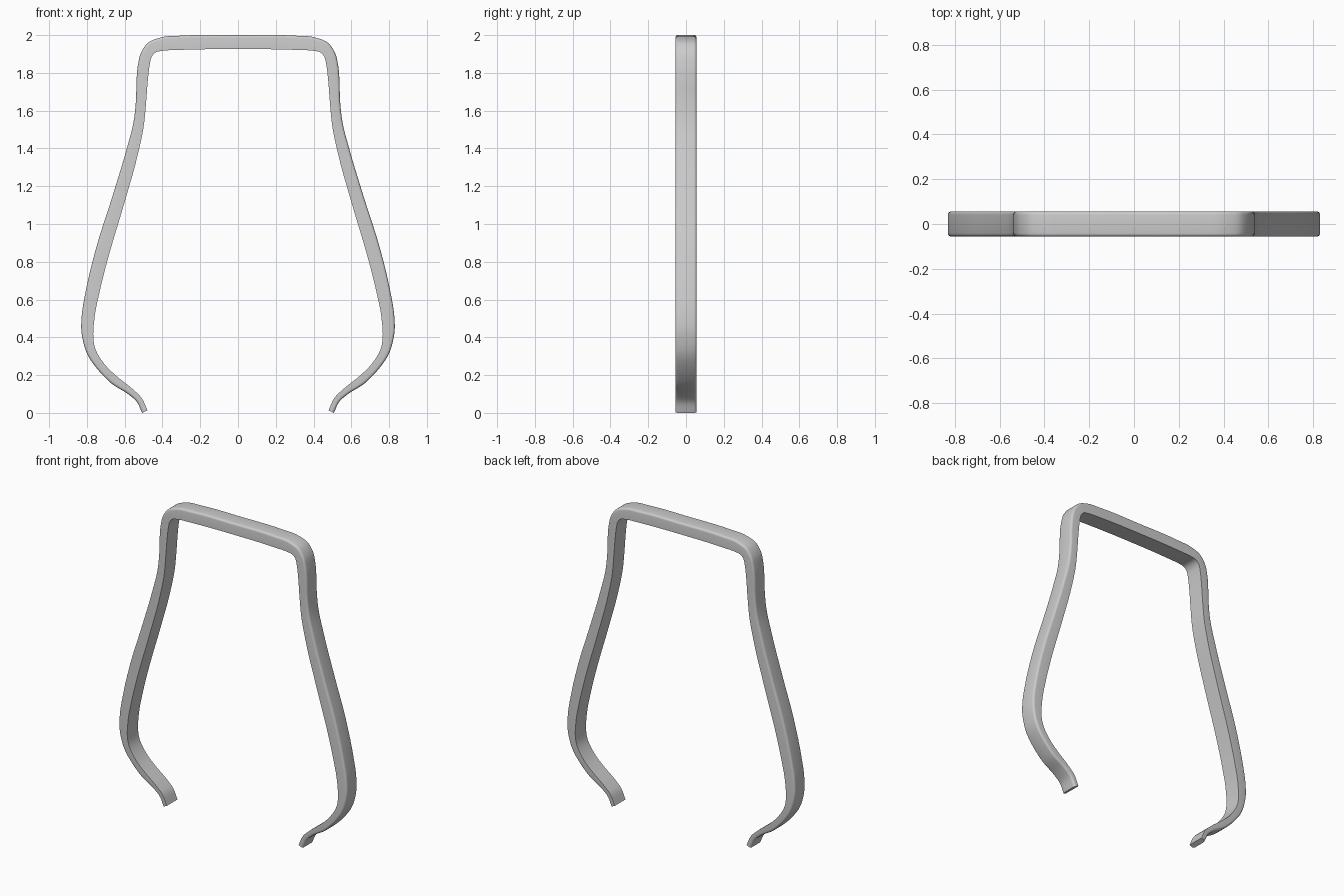
import bpy, bmesh, math
from mathutils import Vector

if "Cube" in bpy.data.objects:
    bpy.data.objects.remove(bpy.data.objects["Cube"])

# Half profile from top centre to tip: outer x, outer z, inner x, inner z
STATIONS = [
    (0, 2, 0, 1.926), (.30, 1.997, .30, 1.922), (.41, 1.987, .40, 1.917),
    (.475, 1.96, .437, 1.908), (.512, 1.91, .457, 1.885), (.53, 1.84, .468, 1.84),
    (.537, 1.765, .477, 1.765), (.54, 1.66, .486, 1.65), (.553, 1.54, .499, 1.52),
    (.59, 1.395, .53, 1.37), (.67, 1.13, .608, 1.09), (.75, .877, .685, .83),
    (.802, .665, .733, .64), (.828, .506, .760, .50), (.827, .415, .766, .40),
    (.802, .32, .752, .33), (.743, .23, .70, .25), (.67, .156, .642, .194),
    (.58, .098, .553, .122), (.537, .06, .511, .08), (.508, 0, .479, .013),
]
HALF_DEPTH = 0.056
STEPS = 5


def smooth_path(rows, steps):
    """Catmull-Rom through the stations, mirrored at the centre end."""
    pts = [Vector(r) for r in rows]
    a, b = pts[1], pts[-1] * 2 - pts[-2]
    pts = [Vector((-a[0], a[1], -a[2], a[3]))] + pts + [b]
    out = []
    for i in range(1, len(pts) - 2):
        p0, p1, p2, p3 = pts[i - 1:i + 3]
        # non-uniform tangents avoid overshoot on uneven spacing
        d0, d1, d2 = ((q - p).length for p, q in ((p0, p1), (p1, p2), (p2, p3)))
        m1 = ((p1 - p0) / d0 * d1 + (p2 - p1) / d1 * d0) / (d0 + d1) * d1
        m2 = ((p2 - p1) / d1 * d2 + (p3 - p2) / d2 * d1) / (d1 + d2) * d1
        for k in range(steps):
            t = k / steps
            out.append(p1 * (2*t**3 - 3*t**2 + 1) + m1 * (t**3 - 2*t**2 + t)
                       + p2 * (3*t**2 - 2*t**3) + m2 * (t**3 - t**2))
    return out + [pts[-2]]


def cross_section(o, i):
    """Strip section: square inner edges, rounded outer edges."""
    n = (o - i).normalized()
    r = 0.014
    half = [(i, HALF_DEPTH)]
    for k in range(5):
        a = math.pi / 2 * k / 4
        half.append((o - n * r * (1 - math.sin(a)), HALF_DEPTH - r * (1 - math.cos(a))))
    ring = half + [(p, -y) for p, y in reversed(half)]
    return [(p.x, y, p.y) for p, y in ring]


# Bent strip, half swept then mirrored
bm = bmesh.new()
rings = [[bm.verts.new(c) for c in cross_section(Vector((s[0], s[1])), Vector((s[2], s[3])))]
         for s in smooth_path(STATIONS, STEPS)]
for a, b in zip(rings, rings[1:]):
    for k in range(len(a)):
        j = (k + 1) % len(a)
        bm.faces.new((a[k], a[j], b[j], b[k]))
bm.faces.new(rings[-1])
geom = bm.verts[:] + bm.edges[:] + bm.faces[:]
bmesh.ops.mirror(bm, geom=geom, axis='X', merge_dist=0.0005)
bmesh.ops.remove_doubles(bm, verts=bm.verts[:], dist=0.0002)
bmesh.ops.recalc_face_normals(bm, faces=bm.faces[:])
mesh = bpy.data.meshes.new("spring_clip")
bm.to_mesh(mesh)
bm.free()
clip = bpy.data.objects.new("spring_clip", mesh)
bpy.context.collection.objects.link(clip)
bpy.context.view_layer.objects.active = clip
clip.select_set(True)
bpy.ops.object.shade_smooth_by_angle(angle=math.radians(40))
